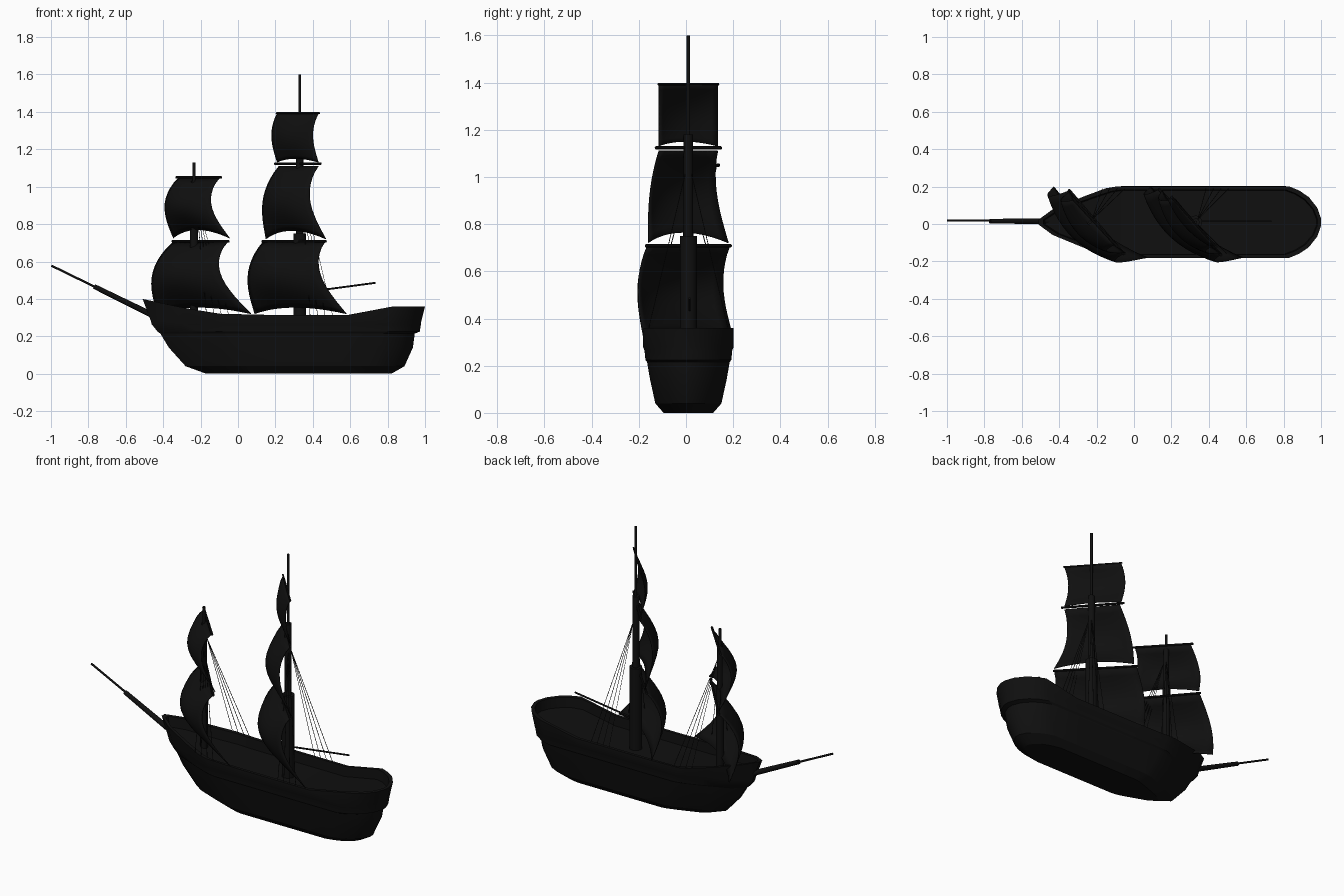
import bpy, bmesh, math
from mathutils import Vector

if "Cube" in bpy.data.objects:
    bpy.data.objects.remove(bpy.data.objects["Cube"])

CY = 0.01  # centreline of the ship

BLACK = bpy.data.materials.new("black")
BLACK.diffuse_color = (.005, .005, .005, 1)
BLACK.use_nodes = True
BLACK.node_tree.nodes["Principled BSDF"].inputs["Base Color"].default_value = BLACK.diffuse_color


def add_mesh(name, bm, smooth=None):
    bmesh.ops.recalc_face_normals(bm, faces=bm.faces)
    me = bpy.data.meshes.new(name)
    bm.to_mesh(me)
    bm.free()
    me.materials.append(BLACK)
    ob = bpy.data.objects.new(name, me)
    bpy.context.collection.objects.link(ob)
    if smooth:
        bpy.ops.object.select_all(action='DESELECT')
        bpy.context.view_layer.objects.active = ob
        ob.select_set(True)
        bpy.ops.object.shade_smooth_by_angle(angle=math.radians(smooth))
    return ob


def spar(name, a, b, r1, r2=None, sides=10):
    a, b = Vector(a), Vector(b)
    d = b - a
    bm = bmesh.new()
    bmesh.ops.create_cone(bm, cap_ends=True, segments=sides, radius1=r1,
                          radius2=r1 if r2 is None else r2, depth=d.length)
    rot = d.to_track_quat('Z', 'Y').to_matrix().to_4x4()
    bm.transform(rot)
    bmesh.ops.translate(bm, verts=bm.verts, vec=(a + b) / 2)
    return add_mesh(name, bm, 40 if sides > 5 else None)


# --- hull: stacked waterlines, open at the top with a sunken deck
SHEER = [(-0.51, .40), (-0.35, .365), (-0.2, .335), (-0.05, .315),
         (0.6, .315), (0.83, .36), (1.01, .36)]


def sheer(x):
    for (x0, z0), (x1, z1) in zip(SHEER, SHEER[1:]):
        if x <= x1:
            return z0 + (z1 - z0) * (x - x0) / (x1 - x0)
    return SHEER[-1][1]


def waterline(bow, stern, half, taper):
    side = [(bow + taper * f, half * w) for f, w in
            [(0, .07), (.18, .36), (.4, .56), (.6, .74), (.86, .95), (1, 1)]]
    x0, x1 = bow + taper, stern - .17
    side += [(x0 + (x1 - x0) * f, half) for f in (.25, .5, .75, 1)]
    side += [(stern - d, half * w) for d, w in
             [(.115, .88), (.065, .7), (.02, .4), (0, .1)]]
    return side + [(x, -y) for x, y in reversed(side)]


# z (None = follow sheer), offset, bow x, stern x, half width, bow taper
LEVELS = [(0, 0, -.17, .82, .105, .26), (.04, 0, -.28, .89, .14, .32),
          (.14, 0, -.37, .935, .162, .36), (.215, 0, -.415, .945, .175, .38),
          (.225, 0, -.43, .972, .182, .38), (.265, 0, -.462, .978, .186, .40),
          (.28, 0, -.465, .98, .192, .40), (None, 0, -.51, 1.0, .191, .42),
          (None, 0, -.485, .98, .173, .42), (None, -.06, -.475, .975, .17, .42)]
bm = bmesh.new()
rings = []
for z, off, b, s, h, t in LEVELS:
    rings.append([bm.verts.new((x, y + CY, (sheer(x) if z is None else z) + off))
                  for x, y in waterline(b, s, h, t)])
n = len(rings[0])
for lo, hi in zip(rings, rings[1:]):
    for i in range(n):
        j = (i + 1) % n
        bm.faces.new((lo[i], lo[j], hi[j], hi[i]))
bm.faces.new(rings[0])
for i in range(n // 2 - 1):  # deck strips across the ship
    d = rings[-1]
    bm.faces.new((d[i], d[i + 1], d[n - 2 - i], d[n - 1 - i]))
add_mesh("hull", bm, 25)

# --- masts, bowsprit and boom
MX, FX = .33, -.235
spar("main_lower_mast", (MX, CY, .2), (MX, CY, .75), .036)
spar("main_middle_mast", (MX, CY, .74), (MX, CY, 1.18), .02)
spar("main_top_mast", (MX, CY, 1.17), (MX, CY, 1.6), .008)
spar("fore_lower_mast", (FX, CY, .22), (FX, CY, .77), .022)
spar("fore_middle_mast", (FX, CY, .76), (FX, CY, 1.03), .016)
spar("fore_top_mast", (FX, CY, 1.02), (FX, CY, 1.13), .008)
spar("bowsprit", (-.38, .015, .275), (-.77, .015, .467), .017, .013)
spar("bowsprit_tip", (-.75, .018, .457), (-.998, .018, .578), .006)
spar("boom", (MX, .015, .432), (.735, .015, .486), .005)


# --- square sails on braced yards
def sail(name, z0, top, z1, bottom, bulge, belly, arch, push=.35):
    """top / bottom = (centre x, half x, half y)"""
    nu, nv = 12, 12
    bm = bmesh.new()
    grid = []
    for j in range(nv + 1):
        v = j / nv
        row = []
        cx, hx, hy = [a + (b - a) * v ** 1.3 for a, b in zip(top, bottom)]
        edge = bulge * math.sin(math.pi * v ** .85)
        for i in range(nu + 1):
            s = 2 * i / nu - 1
            mid = 1 - s * s
            deep = belly * mid * math.sin(math.pi * .82 * v)
            z = z0 + (z1 - z0) * v + arch * mid * v ** 2
            row.append(bm.verts.new((cx + s * hx - edge - .7 * deep,
                                     CY - s * hy - push * edge - .7 * deep, z)))
        grid.append(row)
    for a, b in zip(grid, grid[1:]):
        for i in range(nu):
            bm.faces.new((a[i], a[i + 1], b[i + 1], b[i]))
    ob = add_mesh(name, bm, 60)
    mod = ob.modifiers.new("thickness", 'SOLIDIFY')
    mod.thickness = .004
    mod.offset = 0


def yard(name, cx, hx, hy, z, r=.007):
    spar(name, (cx - hx, CY + hy, z), (cx + hx, CY - hy, z), r, sides=8)


sail("main_course", .705, (.30, .165, .175), .32, (.335, .245, .19), .065, .075, .035, .5)
sail("main_topsail", 1.11, (.325, .105, .125), .72, (.31, .16, .17), .06, .055, .045)
sail("main_topgallant", 1.39, (.32, .11, .125), 1.13, (.32, .11, .125), .03, .03, .02, 0)
sail("fore_course", .705, (-.20, .145, .17), .32, (-.18, .25, .19), .082, .075, .035, .45)
sail("fore_topsail", 1.045, (-.21, .11, .12), .725, (-.195, .15, .165), .062, .055, .045)
yard("main_lower_yard", .30, .17, .18, .708)
yard("main_middle_yard", .32, .122, .138, 1.123)
yard("main_upper_yard", .32, .115, .128, 1.393, .005)
yard("fore_lower_yard", -.20, .15, .175, .708)
yard("fore_upper_yard", -.21, .12, .13, 1.05)

# --- shrouds from mast to both rails
for label, x, z, first in (("main", MX, 1.02, .385), ("fore", FX, .94, -.17)):
    for side in (-1, 1):
        for k in range(4):
            bx = first + .04 * k
            spar(f"{label}_shroud", (x + .01, CY + side * .012, z),
                 (bx, CY + side * .178, sheer(bx)), .0016, sides=4)
